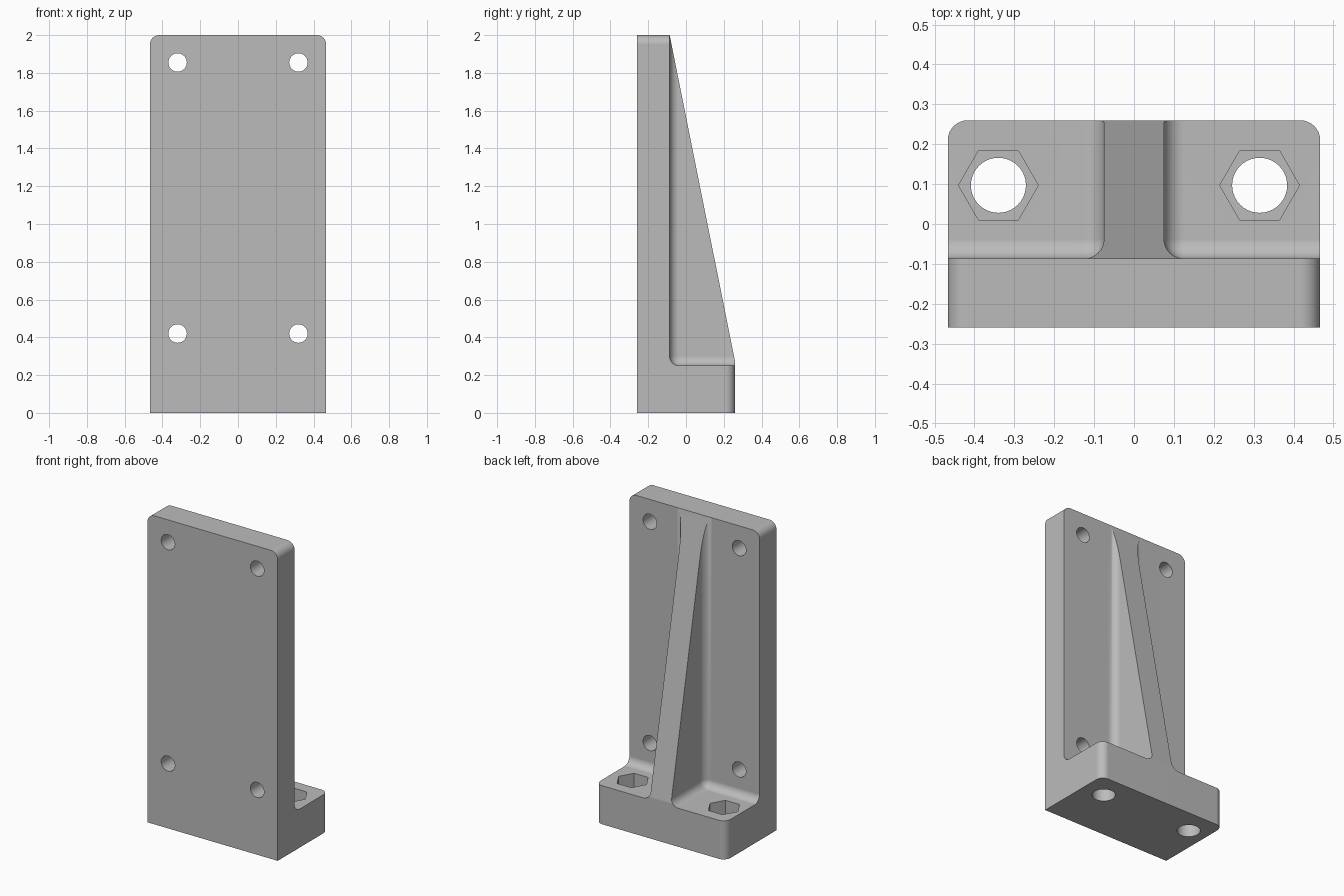
import bpy
import bmesh
from math import pi
from mathutils import Matrix, Vector

HALF_W, HALF_D, HEIGHT = 0.467, 0.26, 2.0
PLATE_BACK, BASE_TOP, RIB_HALF = -0.087, 0.25, 0.075
FILLET = 0.05

cube = bpy.data.objects.get("Cube")
if cube:
    bpy.data.objects.remove(cube, do_unlink=True)


def finish(name, bm):
    bmesh.ops.recalc_face_normals(bm, faces=bm.faces[:])
    mesh = bpy.data.meshes.new(name)
    bm.to_mesh(mesh)
    bm.free()
    obj = bpy.data.objects.new(name, mesh)
    bpy.context.collection.objects.link(obj)
    return obj


def rounded_box(name, lo, hi, is_rounded):
    """Box whose edges are rounded where is_rounded(midpoint, direction) holds."""
    lo, hi = Vector(lo), Vector(hi)
    bm = bmesh.new()
    bmesh.ops.create_cube(bm, size=1)
    for v in bm.verts:
        v.co = Vector([(a + b) / 2 + c * (b - a) for a, b, c in zip(lo, hi, v.co)])
    edges = []
    for e in bm.edges:
        a, b = (v.co for v in e.verts)
        if is_rounded((a + b) / 2, (b - a).normalized()):
            edges.append(e)
    bmesh.ops.bevel(bm, geom=edges, offset=FILLET, segments=8, profile=0.5,
                    affect='EDGES', clamp_overlap=True)
    return finish(name, bm)


def prism(name, sides, radius, depth, centre, along_y=False):
    bm = bmesh.new()
    turn = Matrix.Rotation(pi / 2, 4, 'X') if along_y else Matrix.Identity(4)
    if sides == 6:  # points of the hexagon face sideways
        turn = turn @ Matrix.Rotation(pi / 2, 4, 'Z')
    bmesh.ops.create_cone(bm, cap_ends=True, segments=sides, radius1=radius,
                          radius2=radius, depth=depth,
                          matrix=Matrix.Translation(centre) @ turn)
    return finish(name, bm)


def cut(target, cutter):
    cutter.hide_render = True
    mod = target.modifiers.new("cut", 'BOOLEAN')
    mod.operation, mod.solver, mod.object = 'DIFFERENCE', 'EXACT', cutter
    bpy.ops.object.modifier_apply(modifier=mod.name)
    bpy.data.objects.remove(cutter, do_unlink=True)


# Blank with rounded top corners and rounded rear base corners
bracket = rounded_box(
    "angle_bracket", (-HALF_W, -HALF_D, 0), (HALF_W, HALF_D, HEIGHT),
    lambda m, d: (abs(d.y) > 0.9 and m.z > 1) or (abs(d.z) > 0.9 and m.y > 0))
bpy.ops.object.select_all(action='DESELECT')
bpy.context.view_layer.objects.active = bracket
bracket.select_set(True)

# Sloping back of the rib
bm = bmesh.new()
face = bm.faces.new([bm.verts.new((-1, y, z)) for y, z in
                     ((-0.1265, 2.2), (0.3, 0.07), (0.5, 0.07), (0.5, 2.2))])
grown = bmesh.ops.extrude_face_region(bm, geom=[face])["geom"]
bmesh.ops.translate(bm, vec=(2, 0, 0),
                    verts=[g for g in grown if isinstance(g, bmesh.types.BMVert)])
cut(bracket, finish("slope_cutter", bm))

# Filleted pockets either side of the rib
for side in (-1, 1):
    near, far = side * RIB_HALF, side * 0.8
    corner = Vector((near, PLATE_BACK, BASE_TOP))

    def inner(m, d):
        return sum(abs(m[i] - corner[i]) < 0.001 for i in range(3)) == 2

    cut(bracket, rounded_box("pocket_cutter",
                             (min(near, far), PLATE_BACK, BASE_TOP),
                             (max(near, far), 0.7, 2.5), inner))

# Plate screw holes
for x in (-0.32, 0.32):
    for z in (0.42, 1.855):
        cut(bracket, prism("plate_hole", 32, 0.049, 0.5, (x, -0.2, z), True))

# Base bolt holes with hexagonal nut recesses
for x in (-0.34, 0.315):
    cut(bracket, prism("nut_recess", 6, 0.1, 0.24, (x, 0.097, BASE_TOP), False))
    cut(bracket, prism("bolt_hole", 40, 0.069, 0.8, (x, 0.097, 0.1)))

# Grey finish
grey = bpy.data.materials.new("plain_grey")
grey.use_nodes = True
colour = (0.5, 0.5, 0.5, 1)
grey.diffuse_color = colour
grey.node_tree.nodes["Principled BSDF"].inputs["Base Color"].default_value = colour
bracket.data.materials.clear()
bracket.data.materials.append(grey)

bpy.ops.object.shade_smooth_by_angle(angle=pi / 6)
weighted = bracket.modifiers.new("even_shading", 'WEIGHTED_NORMAL')
weighted.keep_sharp = True
